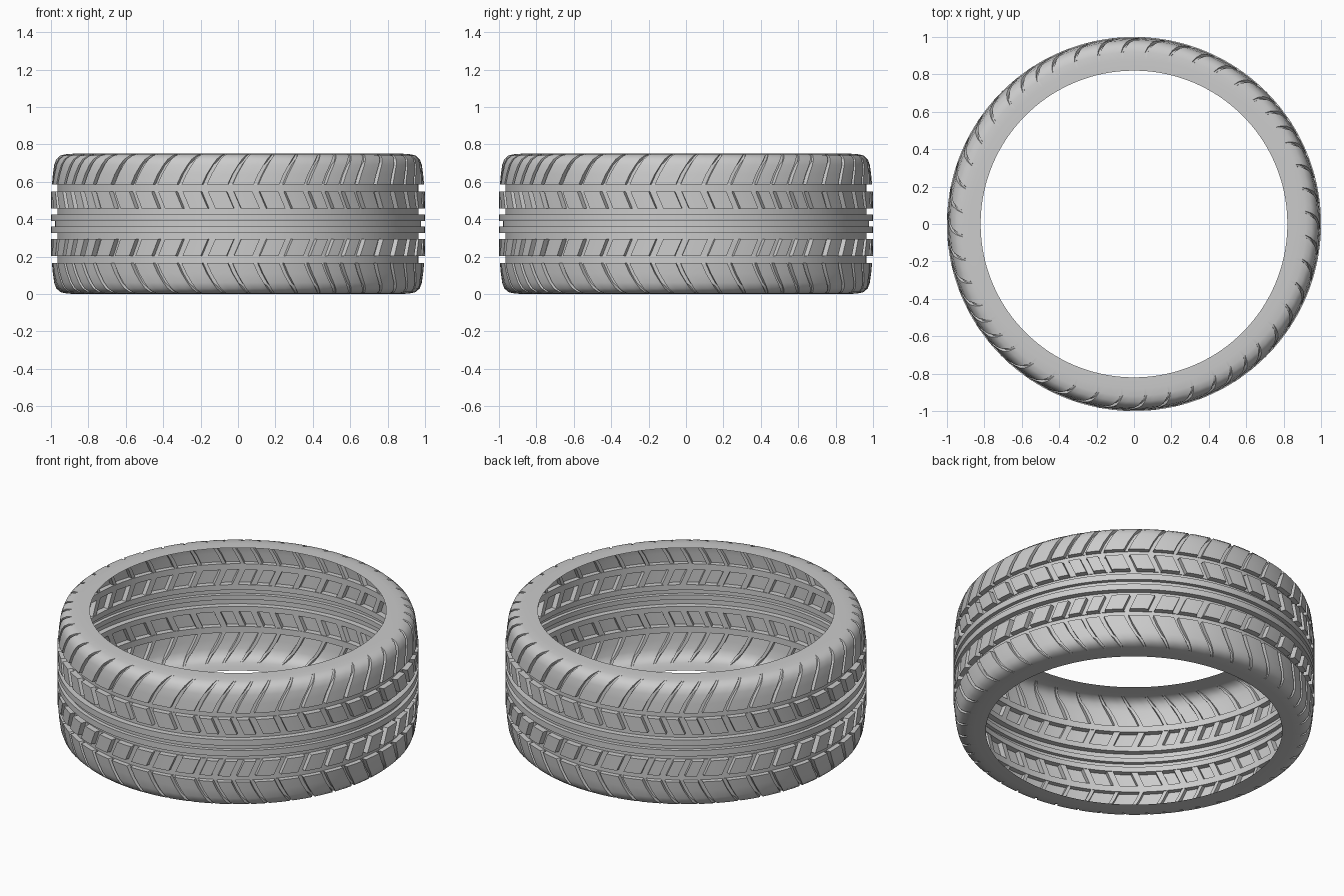
import bpy
import bmesh
from math import sin, cos, pi

cube = bpy.data.objects.get("Cube")
if cube:
    bpy.data.objects.remove(cube, do_unlink=True)

# One plain rubber colour
rubber = bpy.data.materials.new("grey rubber")
rubber.use_nodes = True
grey = (0.6, 0.6, 0.6, 1.0)
rubber.diffuse_color = grey
shader = next(n for n in rubber.node_tree.nodes if n.type == "BSDF_PRINCIPLED")
shader.inputs["Base Color"].default_value = grey

MIDDLE = 0.375
EDGE = 0.002

# Half cross-section from the middle of the tread to the bead:
# radius, height above middle, slot shift, slot width, slot depth
half_profile = [
    (.978, .014, .04, .04, 0),      # narrow centre groove
    (1.0, .014, .04, .04, 0),       # centre rib
    (1.0, .05, .04, .04, 0),
    (.966, .05, .04, .04, 0),       # inner groove
    (.966, .082, .04, .04, 0),
    (1.0, .082, .04, .04, .03),     # slotted rib
    (1.0, .173, 0, .04, .03),
    (.966, .173, 0, .03, 0),        # outer groove
    (.966, .21, 0, .03, 0),
    (.995, .21, 0, .026, .026),     # slotted shoulder
    (.99, .265, .025, .026, .025),
    (.983, .315, .055, .024, .02),
    (.972, .345, .075, .022, .012),
    (.95, .365, .095, .018, .006),
    (.92, .372, .11, .014, 0),      # smooth sidewall
    (.88, .375, .11, .014, 0),
    (.82, .375, .11, .014, 0),
]


def slot_angles():
    """Slot positions: the same run of wide and narrow pitches per quarter."""
    pitches = [4] * 9 + [3] * 3
    unit = pi / 2 / sum(pitches)
    angle = -0.88
    for quarter in range(4):
        for pitch in pitches:
            yield angle, pitch * unit
            angle += pitch * unit


def ring_points(row, side):
    """Angle, radius and height of every point around one tread ring."""
    radius, height, shift, width, depth = row
    drop = depth if height > .34 else 0
    for start, pitch in slot_angles():
        half = width / 2
        land = pitch - width
        steps = [(-half, False), (EDGE - half, True), (half - EDGE, True),
                 (half, False), (half + land / 3, False),
                 (half + land * 2 / 3, False)]
        for offset, cut in steps:
            r = radius - depth if cut else radius
            h = height - drop if cut else height
            yield start + shift + offset, r, MIDDLE + side * h


# Build the open shell ring by ring, mirrored about the middle
rings = [(row, -1) for row in reversed(half_profile)]
rings += [(row, 1) for row in half_profile]
bm = bmesh.new()
grid = [[bm.verts.new((r * sin(a), -r * cos(a), z))
         for a, r, z in ring_points(row, side)] for row, side in rings]

for lower, upper in zip(grid, grid[1:]):
    count = len(lower)
    for i in range(count):
        k = (i + 1) % count
        bm.faces.new((lower[i], lower[k], upper[k], upper[i]))

mesh = bpy.data.meshes.new("tyre")
bm.to_mesh(mesh)
bm.free()
mesh.materials.append(rubber)
tyre = bpy.data.objects.new("tyre", mesh)
bpy.context.collection.objects.link(tyre)

# Smooth shading with crisp groove edges
bpy.ops.object.select_all(action="DESELECT")
tyre.select_set(True)
bpy.context.view_layer.objects.active = tyre
bpy.ops.object.shade_smooth_by_angle(angle=pi / 6)
